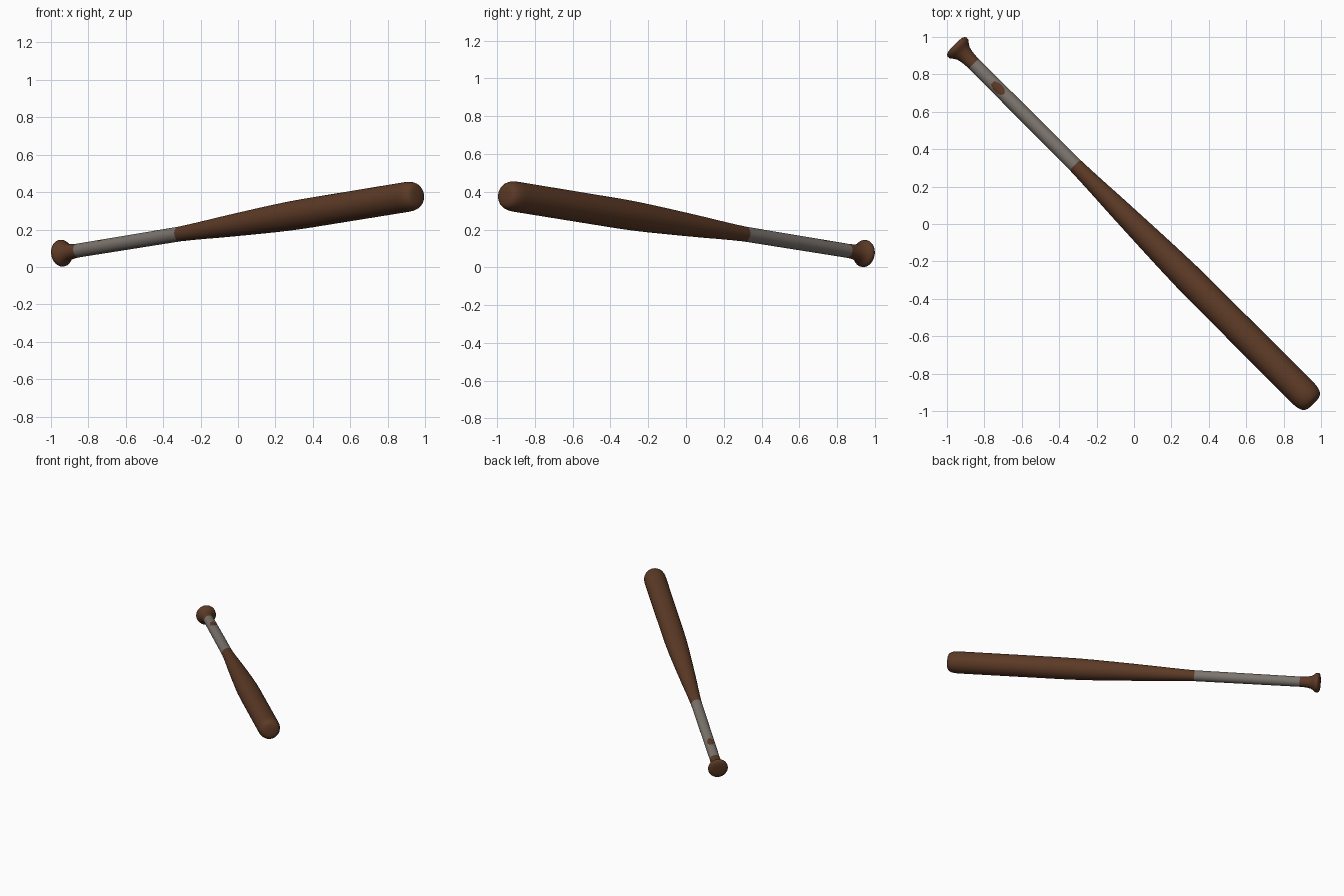
import bpy, bmesh, math
from mathutils import Vector

if "Cube" in bpy.data.objects:
    bpy.data.objects.remove(bpy.data.objects["Cube"])

SIDES = 64
AXIS = Vector((1, -1, 0.163))      # bat axis, parametrised by x (knob -> barrel end)
MID = Vector((0, 0, 0.227))
Q = AXIS.to_track_quat('Z', 'Y')
SIDE, UP = Q @ Vector((1, 0, 0)), Q @ Vector((0, 1, 0))


def material(name, rgb):
    m = bpy.data.materials.new(name)
    m.diffuse_color = (*rgb, 1)
    m.use_nodes = True
    m.node_tree.nodes["Principled BSDF"].inputs["Base Color"].default_value = m.diffuse_color
    return m


wood = material("brown wood", (0.107, 0.042, 0.019))
tape = material("grey grip tape", (0.200, 0.175, 0.155))


def lathe(name, profile, mats, cap_start=False, cap_end=False, rule=None):
    """Revolve (axis position, radius) pairs around the bat axis."""
    bm = bmesh.new()
    rings = []
    for t, r in profile:
        ring = []
        for i in range(SIDES):
            a = 2 * math.pi * i / SIDES
            ring.append(bm.verts.new(MID + AXIS * t + (SIDE * math.cos(a) + UP * math.sin(a)) * r))
        rings.append(ring)
    for a, b in zip(rings, rings[1:]):
        for i in range(SIDES):
            j = (i + 1) % SIDES
            bm.faces.new((a[i], a[j], b[j], b[i]))
    if cap_start:
        bm.faces.new(rings[0][::-1])
    if cap_end:
        bm.faces.new(rings[-1])
    bm.normal_update()
    if rule:
        for f in bm.faces:
            f.material_index = rule(f)
    me = bpy.data.meshes.new(name)
    bm.to_mesh(me)
    bm.free()
    for m in mats:
        me.materials.append(m)
    ob = bpy.data.objects.new(name, me)
    bpy.context.collection.objects.link(ob)
    bpy.ops.object.select_all(action='DESELECT')
    ob.select_set(True)
    bpy.context.view_layer.objects.active = ob
    bpy.ops.object.shade_smooth_by_angle(angle=math.radians(40))
    return ob


# Knob with rounded rim and concave flare into the neck
lathe("knob", [(-0.957, 0.030), (-0.955, 0.058), (-0.951, 0.068), (-0.945, 0.072),
               (-0.937, 0.071), (-0.931, 0.066), (-0.923, 0.056), (-0.912, 0.047),
               (-0.895, 0.041), (-0.875, 0.038), (-0.855, 0.037)],
      [wood], cap_start=True)


# Grip tape with a small worn spot showing the wood on its top side
def worn_spot(f):
    p = f.calc_center_median()
    along = (p.x - p.y) / 2 + 0.727
    across = (p.x + p.y) / math.sqrt(2)
    return int(f.normal.z > 0 and (along / 0.031) ** 2 + (across / 0.024) ** 2 < 1)


N = 90
lathe("grip", [(-0.855 + 0.542 * i / N, 0.037 + 0.0025 * i / N) for i in range(N + 1)],
      [tape, wood], rule=worn_spot)

# Barrel widening from the grip to a rounded end
lathe("barrel", [(-0.313, 0.0395), (-0.25, 0.043), (-0.18, 0.048), (-0.1, 0.0545),
                 (0.0, 0.0615), (0.1, 0.068), (0.2, 0.074), (0.28, 0.0775), (0.36, 0.079),
                 (0.6, 0.0795), (0.90, 0.080), (0.918, 0.079), (0.933, 0.075),
                 (0.945, 0.068), (0.953, 0.059), (0.957, 0.045), (0.959, 0.02)],
      [wood], cap_end=True)
